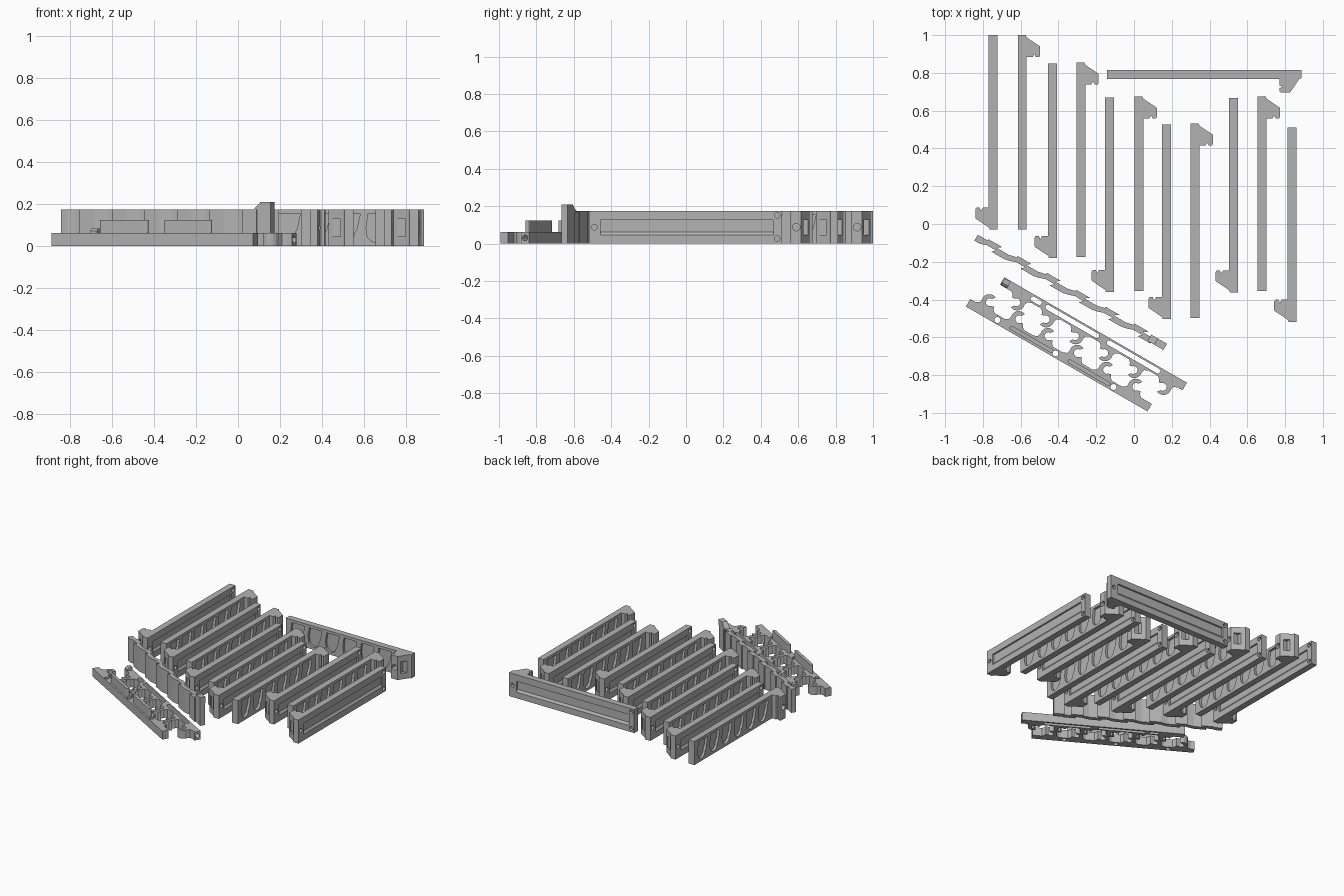
import bpy, bmesh, math
from mathutils import Matrix, Vector

if "Cube" in bpy.data.objects:
    bpy.data.objects.remove(bpy.data.objects["Cube"])

grey = bpy.data.materials.new("plastic_grey")
grey.diffuse_color = (0.45, 0.45, 0.45, 1)
grey.use_nodes = True
grey.node_tree.nodes["Principled BSDF"].inputs["Base Color"].default_value = grey.diffuse_color


def prism(bm, pts, a, b, mat=Matrix()):
    """Extrude a 2D outline from a to b along local z, then transform it."""
    lo = [bm.verts.new(mat @ Vector((x, y, a))) for x, y in pts]
    hi = [bm.verts.new(mat @ Vector((x, y, b))) for x, y in pts]
    n = len(pts)
    bm.faces.new(lo[::-1])
    bm.faces.new(hi)
    for i in range(n):
        j = (i + 1) % n
        bm.faces.new((lo[i], lo[j], hi[j], hi[i]))


def arc(cx, cy, r, a0, a1, n):
    angles = [math.radians(a0 + (a1 - a0) * i / n) for i in range(n + 1)]
    return [(cx + r * math.cos(t), cy + r * math.sin(t)) for t in angles]


def circle(cx, cy, r, n=16):
    return arc(cx, cy, r, 0, 360, n)[:-1]


def stadium(u0, u1, v, r):
    return arc(u1 - r, v, r, -90, 90, 6) + arc(u0 + r, v, r, 90, 270, 6)


def make(name, bm):
    bmesh.ops.recalc_face_normals(bm, faces=bm.faces[:])
    me = bpy.data.meshes.new(name)
    bm.to_mesh(me)
    bm.free()
    me.materials.append(grey)
    ob = bpy.data.objects.new(name, me)
    bpy.context.collection.objects.link(ob)
    return ob


def cut(ob, bm):
    """Subtract the solids in bm from ob and bake the result."""
    tool = make("cutter", bm)
    mod = ob.modifiers.new("cut", "BOOLEAN")
    mod.operation = "DIFFERENCE"
    mod.solver = "EXACT"
    mod.object = tool
    dg = bpy.context.evaluated_depsgraph_get()
    me = bpy.data.meshes.new_from_object(ob.evaluated_get(dg))
    ob.modifiers.clear()
    ob.data = me
    bpy.data.objects.remove(tool)


def place(ob, x, y, deg):
    ob.location = (x, y, 0)
    ob.rotation_euler = (0, 0, math.radians(deg))


# axis frames: (length, height, depth) for side cuts, and (width, height) for end cuts
SIDE = Matrix(((0, 0, 1, 0), (1, 0, 0, 0), (0, 1, 0, 0), (0, 0, 0, 1)))
END = Matrix(((1, 0, 0, 0), (0, 0, 1, 0), (0, 1, 0, 0), (0, 0, 0, 1)))

# --- long rail with a bracket foot at one end ---
H, L, W = 0.175, 1.03, 0.047
bm = bmesh.new()
prism(bm, [(0, 0), (0.042, 0), (W, -0.012), (0.118, -0.06), (0.118, -0.108),
           (0.112, -0.117), (0.096, -0.117), (0.088, -0.1), (0.078, -0.117),
           (W, -0.117), (W, -L), (0, -L)], 0, H)
rail = make("rail_1", bm)

bm = bmesh.new()
# groove along the outer face
prism(bm, [(-0.01, 0.045), (0.0, 0.045), (0.012, 0.062), (0.012, 0.126), (-0.01, 0.126)],
      -L + 0.045, -0.06, END)
# screw holes
for y, z in ((-L + 0.025, 0.15), (-L + 0.025, 0.027), (-0.028, 0.088)):
    prism(bm, circle(y, z, 0.015), -0.01, 0.02, SIDE)
# hole in the tip of the foot
prism(bm, circle(-0.085, 0.088, 0.02), 0.07, 0.13, SIDE)
# window in the sloping end of the foot
prism(bm, [(0.062, 0.045), (0.1, 0.045), (0.1, 0.13), (0.062, 0.13)], -0.055, 0.02, END)
# slanted pockets with rounded bottoms on the inner face
for i in range(6):
    c = -0.225 - i * 0.143
    pts = [(c - 0.04, 0.155), (c - 0.05, 0.085)] + \
        arc(c - 0.005, 0.06, 0.042, 180, 360, 6) + [(c + 0.05, 0.085), (c + 0.065, 0.155)]
    prism(bm, pts, W - 0.018, W + 0.02, SIDE)
cut(rail, bm)

# rails with the foot at the back, then turned round, then one across
layout = [(-0.615, 1.0, 0), (-0.305, 0.855, 0), (0.003, 0.675, 0), (0.30, 0.532, 0),
          (0.655, 0.675, 0), (-0.722, -0.03, 180), (-0.408, -0.18, 180),
          (-0.106, -0.36, 180), (0.195, -0.504, 180), (0.55, -0.362, 180),
          (0.86, -0.518, 180), (0.886, 0.814, -90)]
for i, (x, y, deg) in enumerate(layout):
    ob = rail
    if i:
        ob = bpy.data.objects.new(f"rail_{i + 1}", rail.data)
        bpy.context.collection.objects.link(ob)
    place(ob, x, y, deg)

# --- hooked racks ---
T, B, PITCH = 0.062, 0.046, 0.179


def hook_outline(length):
    pts = [(0, 0), (0, B)]
    for i in range(6):
        c = 0.095 + PITCH * i
        pts += [(c - 0.065, B), (c - 0.045, 0.056)]
        pts += arc(c, 0.083, 0.041, 195, 65, 7)
        pts += arc(c + 0.004, 0.083, 0.021, 85, 320, 8)
        pts += [(c + 0.034, 0.074), (c + 0.042, 0.056), (c + 0.055, B)]
    return pts + [(length, B), (length, 0)]


bm = bmesh.new()
prism(bm, hook_outline(1.11), 0, T)
front_rack = make("front_rack", bm)
bm = bmesh.new()
for u in (0.18, 0.535, 0.89):
    prism(bm, circle(u, 0.022, 0.016), -0.1, 0.2)
cut(front_rack, bm)
place(front_rack, -0.89, -0.437, -30)

# raised ribs on the front rack
bm = bmesh.new()
for u0, u1 in ((0.255, 0.52), (0.61, 0.87)):
    prism(bm, stadium(u0, u1, 0.023, 0.011), T - 0.005, 0.125)
place(make("rack_ribs", bm), -0.89, -0.437, -30)

bm = bmesh.new()
prism(bm, hook_outline(1.116), 0, T)
back_rack = make("back_rack", bm)
bm = bmesh.new()
for u0, u1 in ((0.15, 0.475), (0.525, 0.85), (0.875, 0.94)):
    prism(bm, stadium(u0, u1, 0.023, 0.013), -0.1, 0.2)
prism(bm, circle(0.023, 0.031, 0.016), -0.02, 0.05,
      Matrix(((0, 0, 1, 0), (1, 0, 0, 0), (0, 1, 0, 0), (0, 0, 0, 1))))
cut(back_rack, bm)
place(back_rack, 0.28, -0.84, 150)

# small wedge at the far end of the back rack
bm = bmesh.new()
prism(bm, [(0.004, T - 0.005), (0.042, T - 0.005), (0.042, 0.072), (0.03, 0.083), (0.004, 0.083)],
      1.075, 1.112, SIDE @ Matrix.Identity(4))
place(make("rack_wedge", bm), 0.28, -0.84, 150)

# --- upright toothed strip ---
upper, lower = [(0, 0.036)], [(0, 0)]
for i in range(6):
    c = 0.145 + PITCH * i
    upper += [(c - 0.085, 0.036), (c - 0.085, 0.044), (c, 0.044), (c - 0.025, 0.026), (c + 0.05, 0.026)]
    lower += [(c - 0.11, 0.0), (c - 0.075, 0.012), (c - 0.02, 0.012), (c - 0.04, -0.006), (c + 0.04, -0.006)]
upper += [(1.08, 0.036), (1.155, 0.036)]
lower += [(1.08, 0.0), (1.155, 0.0)]
bm = bmesh.new()
prism(bm, upper + lower[::-1], 0, H)
place(make("toothed_strip", bm), -0.845, -0.088, -30)

# raised stop at the end of the strip
bm = bmesh.new()
prism(bm, [(1.06, H - 0.01), (1.156, H - 0.01), (1.156, 0.21), (1.10, 0.21), (1.085, 0.195), (1.06, H)],
      -0.001, 0.037, END @ Matrix.Identity(4))
place(make("strip_stop", bm), -0.845, -0.088, -30)
